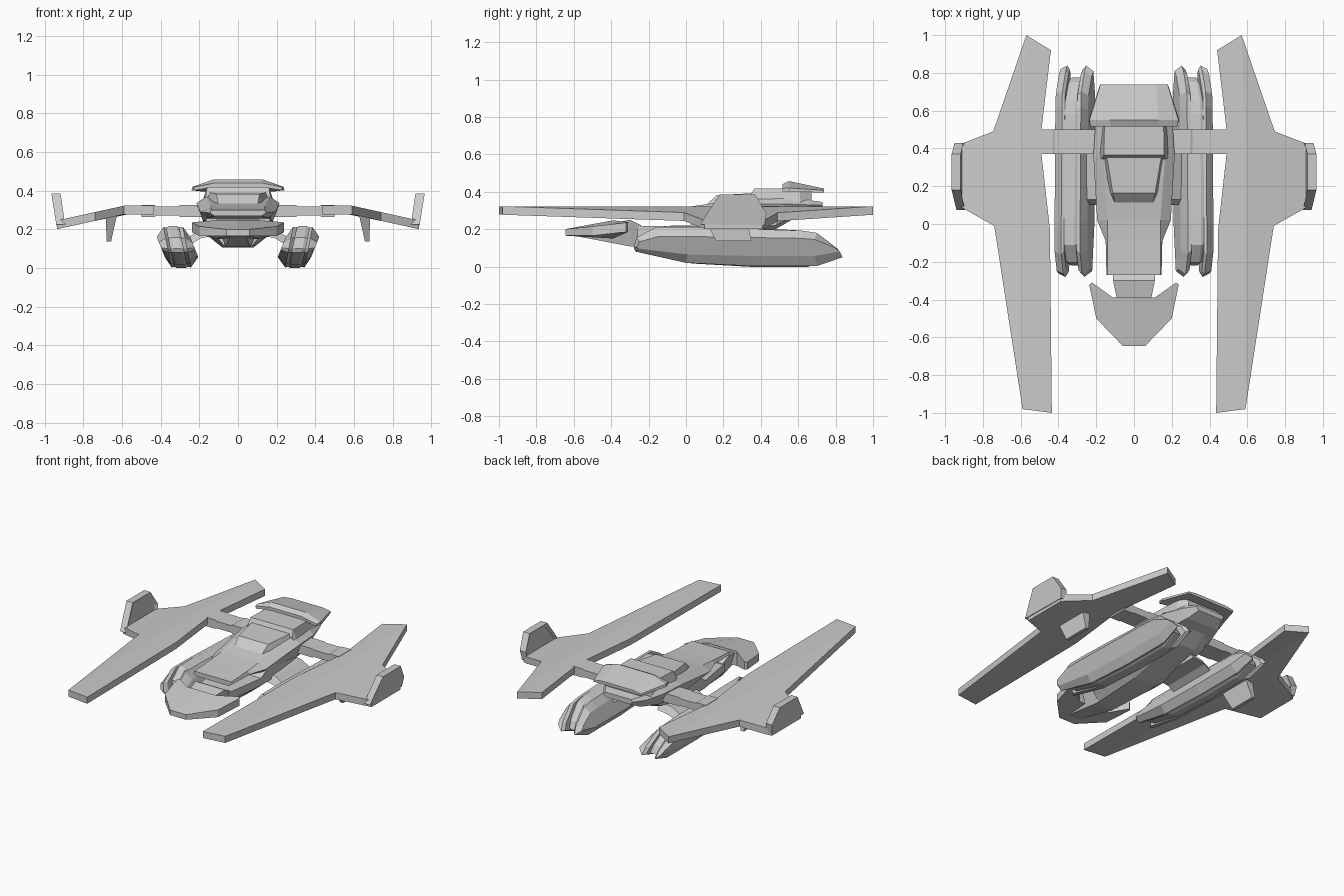
import bpy, bmesh


def build(name, rings, mirror=False, inset=None):
    """Loft closed rings of equal length, cap both ends."""
    bm = bmesh.new()
    loops = [[bm.verts.new(p) for p in r] for r in rings]
    n = len(loops[0])
    for a, b in zip(loops, loops[1:]):
        for i in range(n):
            j = (i + 1) % n
            bm.faces.new((a[i], a[j], b[j], b[i]))
    caps = [bm.faces.new(loops[0]), bm.faces.new(loops[-1])]
    bmesh.ops.recalc_face_normals(bm, faces=bm.faces[:])
    if inset:
        bmesh.ops.inset_individual(bm, faces=[caps[0]], thickness=inset, depth=-inset / 2)
    me = bpy.data.meshes.new(name)
    bm.to_mesh(me)
    bm.free()
    ob = bpy.data.objects.new(name, me)
    bpy.context.collection.objects.link(ob)
    if mirror:
        m = ob.modifiers.new("mirror", 'MIRROR')
        m.use_mirror_merge = False
    return ob


def hull(name, sections):
    """Symmetric loft along y; each section is (y, half profile bottom to top)."""
    return build(name, [[(x, y, z) for x, z in half] +
                        [(-x, y, z) for x, z in reversed(half)] for y, half in sections])


def plate(name, pts, mirror=True):
    """Plate from outline points (x, y, bottom z, top z)."""
    return build(name, [[(x, y, b) for x, y, b, t in pts],
                        [(x, y, t) for x, y, b, t in pts]], mirror)


# Wings: flat inner strip and drooping outer panel
def wing(name, outline):
    pts = []
    for x, y in outline:
        top = 0.322 - max(0, x - 0.59) * 0.22
        pts.append((x, y, top - 0.045, top))
    plate(name, pts)


wing("wing_inner", [(.44, .92), (.57, 1), (.59, .49), (.59, -.01), (.59, -.98),
                    (.435, -1), (.445, -.03), (.49, .37), (.49, .50)])
wing("wing_outer", [(.57, 1), (.745, .49), (.90, .43), (.935, .41), (.935, .10),
                    (.90, .08), (.74, -.01), (.59, -.98), (.59, -.01), (.59, .49)])

# Upright winglets with recessed inner face
tip = [(.075, .225), (.18, .385), (.37, .385), (.43, .285), (.42, .22)]
build("winglet", [[(.895 + (z - .225) * .14, y, z) for y, z in tip],
                  [(.94 + (z - .225) * .16, y, z) for y, z in tip]], True, .025)

# Small fins below the wings
fin = [(.09, .28), (.32, .28), (.35, .137), (.16, .137)]
build("ventral_fin", [[(x0 + (.28 - z) * k, y, z) for y, z in fin]
                      for x0, k in ((.625, .22), (.685, -.04))], True)

# Arms carrying the wings
build("wing_arm", [[(x, .37, .265 + d), (x, .50, .265 + d), (x, .50, .325 - d), (x, .37, .325 - d)]
                   for x, d in ((.14, 0), (.30, 0), (.31, .006), (.42, .006), (.43, 0), (.50, 0))], True)

# Engine pods: core between two side shells, leaning inward at the bottom
prof = [(-.28, .10), (-.265, .155), (-.16, .212), (.0, .212), (.62, .192), (.70, .18),
        (.81, .095), (.838, .05), (.70, .003), (.35, .003), (.0, .02), (-.27, .08)]


def pod_layer(dx, sy=1, sz=1):
    return [(.315 + dx + (z - .11) * .2, .28 + (y - .28) * sy, .11 + (z - .11) * sz)
            for y, z in prof]


build("pod_outer_shell", [pod_layer(.035, .96, .97), pod_layer(.05), pod_layer(.085, .97, .5)], True)
build("pod_inner_shell", [pod_layer(-.03, .96, .97), pod_layer(-.05), pod_layer(-.088, .95, .5)], True)
build("pod_core", [pod_layer(-.04, .87, .95), pod_layer(-.02, .89, 1.04),
                   pod_layer(.02, .89, 1.04), pod_layer(.04, .87, .95)], True)

# Struts between pods and belly
build("pod_strut", [[(x, .10, z - .02), (x, .45, z - .02), (x, .42, z + .025), (x, .13, z + .025)]
                    for x, z in ((.10, .19), (.19, .175), (.28, .12))], True)

# Shovel nose with swept-back cheeks
plate("nose", [(0, -.645, .165, .20), (.06, -.645, .165, .20), (.20, -.50, .165, .215),
               (.237, -.32, .185, .235), (.222, -.31, .185, .238), (.11, -.39, .15, .247),
               (0, -.39, .15, .247)])
hull("nose_keel", [(-.60, [(.04, .165), (.05, .19)]), (-.30, [(.065, .108), (.11, .25)]),
                   (-.24, [(.065, .105), (.11, .22)])])

# Belly hull
hull("belly", [(-.26, [(.065, .105), (.11, .16), (.11, .215)]),
               (.02, [(.08, .105), (.16, .17), (.16, .22)]),
               (.10, [(.08, .11), (.17, .18), (.17, .28)]),
               (.48, [(.08, .20), (.15, .22), (.17, .28)]),
               (.60, [(.07, .27), (.12, .28), (.14, .30)])])

# Upper fuselage
hull("fuselage", [(-.27, [(.12, .268), (.146, .285), (.14, .30)]),
                  (-.09, [(.12, .268), (.15, .285), (.14, .31)]),
                  (.02, [(.16, .26), (.195, .29), (.14, .32)]),
                  (.36, [(.18, .24), (.215, .335), (.165, .37)]),
                  (.52, [(.16, .25), (.205, .335), (.165, .37)]),
                  (.66, [(.12, .275), (.16, .33), (.14, .355)]),
                  (.73, [(.09, .31), (.11, .33), (.10, .345)])])

# Canopy in front of the engine deck
hull("canopy", [(.10, [(.105, .29), (.10, .322)]), (.165, [(.14, .29), (.112, .382)]),
                (.36, [(.19, .30), (.145, .392)])])
hull("engine_deck", [(.345, [(.19, .33), (.165, .38)]), (.365, [(.19, .33), (.16, .418)]),
                     (.61, [(.17, .33), (.155, .418)]), (.67, [(.13, .33), (.12, .40)])])

# Rear spoiler with drooped tips
hull("spoiler", [(.515, [(.11, .42), (.225, .402), (.23, .418), (.12, .44)]),
                 (.55, [(.11, .42), (.24, .402), (.235, .42), (.13, .457)]),
                 (.738, [(.12, .397), (.18, .395), (.178, .408), (.12, .417)])])
